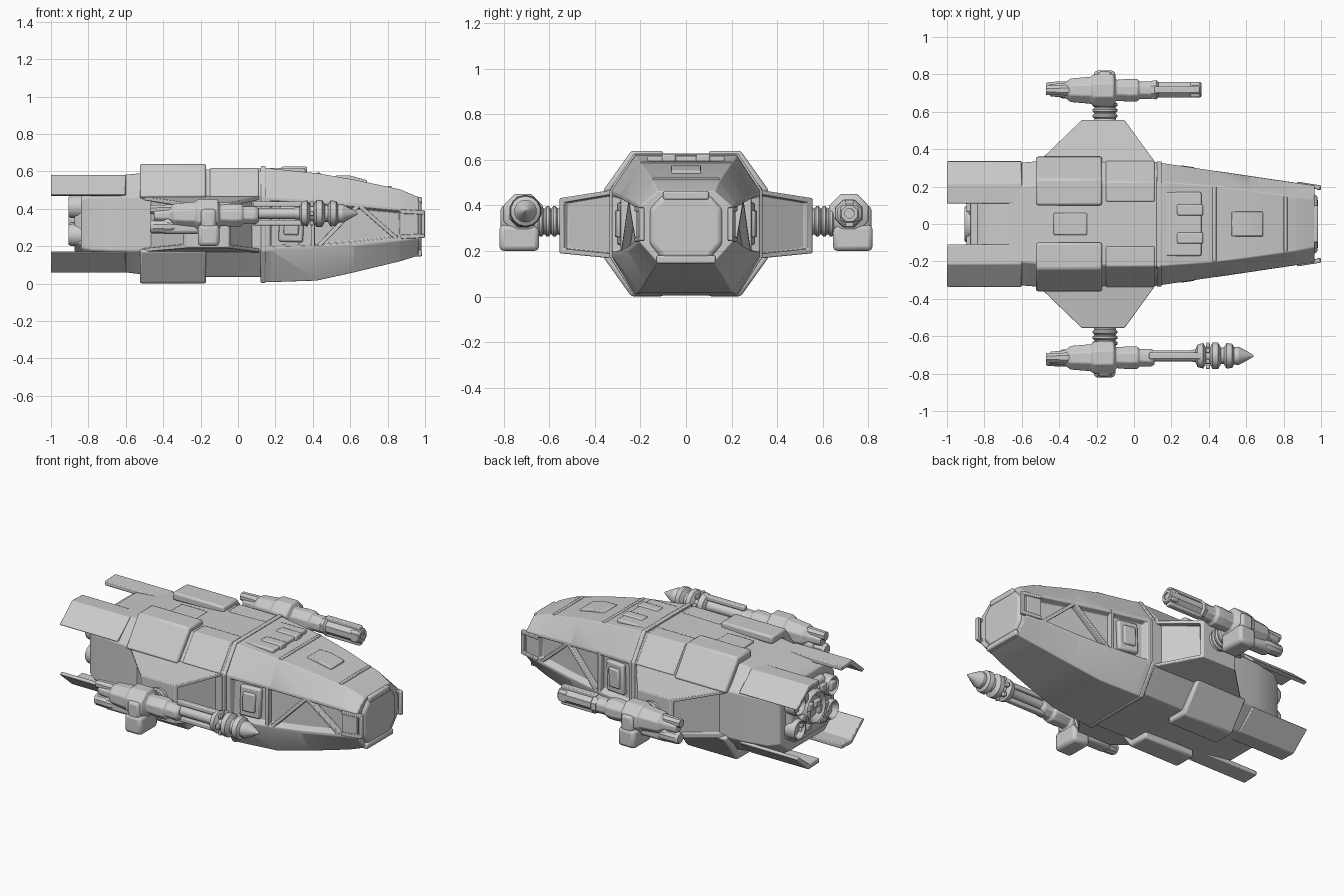
import bpy, bmesh, math, random
from mathutils import Vector

if "Cube" in bpy.data.objects:
    bpy.data.objects.remove(bpy.data.objects["Cube"])

ZC = 0.32  # hull is symmetric above and below this height
random.seed(4)


def make(name, rings, mirror="", bevel=0.0, tweak=None):
    """Skin a list of equal-length closed rings and cap both ends."""
    bm = bmesh.new()
    rows = [[bm.verts.new((p[0], p[1], p[2] - ZC)) for p in r] for r in rings]
    n = len(rows[0])
    for a, b in zip(rows, rows[1:]):
        for i in range(n):
            bm.faces.new((a[i], a[(i + 1) % n], b[(i + 1) % n], b[i]))
    bm.faces.new(rows[0][::-1])
    bm.faces.new(rows[-1])
    bmesh.ops.recalc_face_normals(bm, faces=bm.faces[:])
    bm.normal_update()
    if tweak:
        tweak(bm)
    for f in bm.faces:
        f.smooth = True
    me = bpy.data.meshes.new(name)
    bm.to_mesh(me)
    bm.free()
    me.set_sharp_from_angle(angle=math.radians(30))
    ob = bpy.data.objects.new(name, me)
    ob.location.z = ZC
    bpy.context.collection.objects.link(ob)
    if bevel:
        m = ob.modifiers.new("bevel", "BEVEL")
        m.width, m.segments, m.limit_method = bevel, 2, "ANGLE"
    if mirror:
        m = ob.modifiers.new("mirror", "MIRROR")
        m.use_axis = ("x" in mirror, "y" in mirror, "z" in mirror)
        m.use_mirror_merge = False
    return ob


def box(name, x, y, z, mirror="", bevel=0.008):
    ring = lambda X: [(X, y[0], z[0]), (X, y[1], z[0]), (X, y[1], z[1]), (X, y[0], z[1])]
    return make(name, [ring(x[0]), ring(x[1])], mirror, bevel)


def bar(name, p, q, w, h, mirror="y", bevel=0.004):
    """Bar from p to q, w deep across the hull side and h wide along it."""
    p, q = Vector(p), Vector(q)
    d = (q - p).normalized()
    s = d.cross(Vector((0, 1, 0))).normalized()
    u = s.cross(d)
    ring = lambda c: [c + s * h / 2 * a + u * w / 2 * b for a, b in ((1, 1), (-1, 1), (-1, -1), (1, -1))]
    return make(name, [ring(p), ring(q)], mirror, bevel)


def turned(name, prof, y, z, n=12, mirror="", axis="x", x=0, bevel=0):
    """Round part from (position, radius) pairs along the x or y axis."""
    rings = []
    for t, r in prof:
        ring = []
        for i in range(n):
            a = 2 * math.pi * (i + 0.5) / n
            c, s = r * math.cos(a), r * math.sin(a)
            ring.append((t, y + c, z + s) if axis == "x" else (x + c, t, z + s))
        rings.append(ring)
    return make(name, rings, mirror, bevel)


def section(x, wt, ws, zt, zu, zl, zb, d=0.0):
    """Octagonal hull section; d recesses the side band."""
    half = [(wt, zt), (ws, zu), (ws, zu - .018), (ws - d, zu - .03),
            (ws - d, zl + .03), (ws, zl + .018), (ws, zl), (wt, zb)]
    return [(x, y, z) for y, z in half] + [(x, -y, z) for y, z in reversed(half)]


def bent_plate(name, x0, x1, outer, t, mirror="yz", bevel=0.01):
    """Armour plate folded over the hull's chamfered corner."""
    (a, za), (b, zb), (c, zc) = outer
    prof = [(a, za), (b, zb), (c, zc), (c - t * .9, zc - t * .3), (b - t * .4, zb - t), (a, za - t)]
    make(name, [[(x, y, z) for y, z in prof] for x in (x0, x1)], mirror, bevel)


# main hull
make("rear_hull", [section(*s) for s in [
    (-.84, .17, .265, .525, .45, .19, .115), (-.78, .19, .305, .565, .46, .18, .085),
    (-.64, .20, .325, .578, .465, .175, .065),
    (-.52, .21, .335, .59, .465, .175, .05), (-.17, .22, .335, .61, .465, .175, .035),
    (.13, .225, .33, .615, .465, .175, .035)]], bevel=.006)
side = lambda x: .33 - (x - .12) * .148
front = [(.12, .225, .62, .465, .175, .008, 0), (.17, .223, .618, .463, .176, .008, 0),
         (.18, .222, .615, .462, .177, .008, .035), (.42, .205, .59, .447, .185, .016, .035),
         (.62, .18, .556, .43, .2, .06, .035), (.86, .145, .505, .408, .228, .118, .035),
         (.87, .143, .502, .407, .229, .12, 0), (.965, .125, .462, .395, .24, .15, 0)]
make("front_hull", [section(x, wt, side(x), zt, zu, zl, zb, d)
                    for x, wt, zt, zu, zl, zb, d in front], bevel=.004)
# collar where the nose section joins the hull
make("collar", [section(x, .228, .335, .628, .468, .172, .004) for x in (.122, .148)], bevel=.005)

# nose block and side brackets
make("nose_block", [section(.95, .11, .165, .45, .39, .225, .16), section(.982, .1, .15, .435, .38, .235, .175)],
     bevel=.012)
box("nose_brow", (.93, .985), (-.1, .1), (.425, .462))
box("nose_chin", (.93, .985), (-.13, .13), (.145, .18))
for a, b in (((.87, .215, .385), (.995, .195, .38)), ((.87, .215, .25), (.995, .195, .255)),
             ((.989, .195, .245), (.989, .195, .39))):
    bar("nose_bracket", a, b, .024, .022)

# side windows: door panel, posts and diagonal truss
P = lambda x, z, o=.018: (x, side(x) - o, z)
bar("side_door", P(.22, .32, .03), P(.35, .315, .03), .04, .19, bevel=.012)
bar("door_inset", P(.245, .32, .012), P(.325, .318, .012), .03, .12, bevel=.01)
for a, b in ((P(.40, .19), P(.40, .45)), (P(.43, .20), P(.645, .42)), (P(.645, .42), P(.85, .24))):
    bar("window_truss", a, b, .036, .022)

# armour saddles and tail fins
bent_plate("saddle_plate", -.525, -.17, [(.10, .64), (.24, .64), (.365, .465)], .05, bevel=.012)
bent_plate("tail_fin", -1, -.60, [(.11, .578), (.215, .582), (.338, .475)], .028, bevel=.005)
bent_plate("flank_plate", -.15, .11, [(.12, .618), (.225, .618), (.34, .466)], .03, mirror="y", bevel=.006)

# roof details
box("roof_box", (-.43, -.25), (-.06, .06), (.58, .61))
box("roof_spine", (.15, .36), (-.17, .17), (.58, .618))
box("roof_hatch", (.23, .37), (.045, .105), (.58, .625), "y")
make("roof_scoop", [[(x, y, z) for y, z in ((-.07, .5), (.07, .5), (.065, h), (-.065, h))]
                    for x, h in ((.52, .577), (.60, .577), (.69, .553))], bevel=.005)
for x, z, w in ((.42, .594, .2), (.80, .522, .148)):
    box("roof_seam", (x, x + .02), (-w, w), (z - .03, z), bevel=.004)


# side wings with recessed leading and trailing faces
def recess(bm):
    fs = [f for f in bm.faces if abs(f.normal.x) > .4]
    bmesh.ops.inset_individual(bm, faces=fs, thickness=.028, depth=0)
    bmesh.ops.inset_individual(bm, faces=fs, thickness=.004, depth=-.03)


wing = lambda y, x0, x1, z0, z1: [(x0, y, z0), (x1, y, z0), (x1, y, z1), (x0, y, z1)]
make("side_wing", [wing(.30, -.545, .135, .165, .472), wing(.555, -.28, -.05, .19, .432)],
     "y", .004, recess)

# ribbed pivots between wings and weapon pods
ribs = [(.54, .068)]
for i in range(3):
    y = .565 + i * .03
    ribs += [(y, .058), (y + .007, .068), (y + .018, .068), (y + .025, .058)]
turned("pod_pivot", ribs + [(.68, .055)], 0, .33, 16, "y", "y", x=-.155)

# weapon pod bodies
turned("pod_body", [(-.45, .035), (-.37, .042), (-.34, .068), (-.23, .078), (-.215, .093), (-.11, .093),
                    (-.095, .06), (-.03, .066), (.02, .064), (.03, .05), (.09, .052), (.11, .04)],
       .715, .365, 8, "y", bevel=.006)
box("pod_clamp", (-.215, -.10), (.645, .82), (.2, .315), "y", .02)
box("pod_cheek", (-.20, -.115), (.76, .815), (.29, .40), "y", .02)
box("pod_underside", (-.40, -.18), (.67, .755), (.265, .35), "y", .02)
turned("pod_exhaust", [(-.47, .03), (-.46, .036), (-.36, .04), (-.33, .03)], .725, .305, 10, "y")
turned("pod_vent", [(-.47, .026), (-.34, .03)], .715, .395, 8, "y")

# drill missile on the -y pod
turned("drill", [(.09, .03), (.30, .03), (.33, .036), (.34, .062), (.37, .07), (.385, .045), (.405, .045),
                 (.42, .072), (.45, .072), (.465, .045), (.48, .045), (.495, .07), (.525, .066),
                 (.535, .048), (.56, .05), (.60, .028), (.64, .004)], -.705, .375, 14)
for s in (-1, 1):
    box("drill_rail", (.08, .36), (-.722, -.688), (.375 + s * .05 - .014, .375 + s * .05 + .014), bevel=.006)
for i in range(6):
    a = i * math.pi / 3
    y, z = -.705 + .058 * math.cos(a), .375 + .058 * math.sin(a)
    box("drill_stud", (.385, .405), (y - .013, y + .013), (z - .013, z + .013), bevel=.004)

# cannon on the +y pod
turned("cannon_barrel", [(.09, .05), (.12, .056), (.13, .044), (.355, .044), (.362, .038), (.362, .022),
                         (.33, .02)], .718, .365, 8)
for z in (.32, .41):
    box("cannon_rail", (.11, .35), (.70, .736), (z - .014, z + .014), bevel=.005)
box("cannon_muzzle", (.30, .355), (.678, .758), (.33, .40), bevel=.01)

# engine block, nozzles and machinery
make("engine_block", [section(-.875, .12, .20, .47, .42, .22, .17), section(-.80, .15, .24, .50, .44, .20, .14)],
     bevel=.01)
nozzle = lambda r: [(-.82, r), (-.89, r * .95), (-.905, r * .85), (-.89, r * .7), (-.86, r * .5)]
turned("main_nozzle", nozzle(.11), 0, .34, 14)
for z in (.26, .41):
    turned("side_nozzle", nozzle(.065), .165, z, 12, "y")
for i in range(12):
    y, z = random.uniform(.02, .2), random.uniform(.21, .44)
    w, h = random.uniform(.015, .03), random.uniform(.015, .03)
    box("engine_machinery", (random.uniform(-.9, -.88), -.83), (y - w, y + w), (z - h, z + h), "y", .006)
